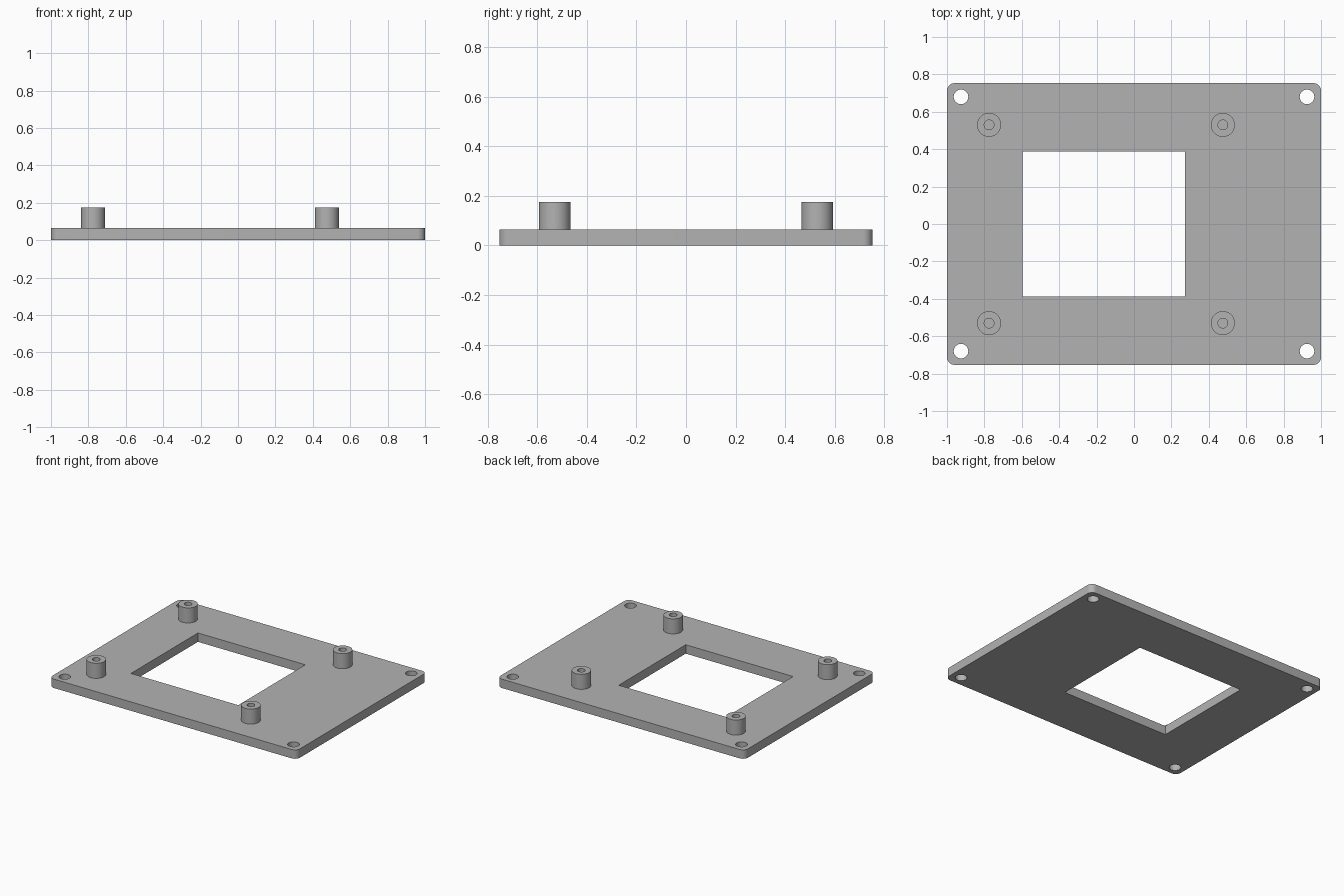
import bpy
import bmesh
from math import radians, tau
from mathutils import Matrix, Vector

if "Cube" in bpy.data.objects:
    bpy.data.objects.remove(bpy.data.objects["Cube"], do_unlink=True)

THICK, TOP = 0.065, 0.175
HALF_X, HALF_Y = 1.0, 0.753

grey = bpy.data.materials.new("plain grey")
grey.use_nodes = True
colour = (0.45, 0.45, 0.45, 1)
grey.diffuse_color = colour
grey.node_tree.nodes["Principled BSDF"].inputs["Base Color"].default_value = colour


def make_object(name, bm):
    bmesh.ops.recalc_face_normals(bm, faces=bm.faces)
    mesh = bpy.data.meshes.new(name)
    bm.to_mesh(mesh)
    bm.free()
    mesh.materials.append(grey)
    obj = bpy.data.objects.new(name, mesh)
    bpy.context.collection.objects.link(obj)
    return obj


def add_box(bm, low, high):
    low, high = Vector(low), Vector(high)
    place = Matrix.Translation((low + high) / 2) @ Matrix.Diagonal((*(high - low), 1))
    return bmesh.ops.create_cube(bm, size=1, matrix=place)["verts"]


def smooth(obj):
    bpy.ops.object.select_all(action="DESELECT")
    obj.select_set(True)
    bpy.context.view_layer.objects.active = obj
    bpy.ops.object.shade_smooth_by_angle(angle=radians(30))


# Base plate with rounded vertical corners
bm = bmesh.new()
add_box(bm, (-HALF_X, -HALF_Y, 0), (HALF_X, HALF_Y, THICK))
uprights = [e for e in bm.edges if abs(e.verts[0].co.z - e.verts[1].co.z) > 0.01]
bmesh.ops.bevel(bm, geom=uprights, offset=0.04, segments=8, profile=0.5, affect="EDGES")
plate = make_object("base_plate", bm)

# Cutter for the window and the four corner screw holes
bm = bmesh.new()
add_box(bm, (-0.595, -0.387, -0.1), (0.273, 0.387, 0.2))
for sx in (-1, 1):
    for sy in (-1, 1):
        bmesh.ops.create_cone(bm, cap_ends=True, segments=40, radius1=0.039, radius2=0.039,
                              depth=0.4, matrix=Matrix.Translation((sx * 0.925, sy * 0.68, 0)))
cutter = make_object("plate_cutter", bm)
cutter.hide_render = True

cut = plate.modifiers.new("openings", "BOOLEAN")
cut.operation = "DIFFERENCE"
cut.solver = "EXACT"
cut.object = cutter
bpy.context.view_layer.objects.active = plate
bpy.ops.object.modifier_apply(modifier=cut.name)
bpy.data.objects.remove(cutter, do_unlink=True)
smooth(plate)


# Standoffs: turned posts with a blind bore
def standoff(name, x, y):
    outer, bore = 0.064, 0.026
    profile = [(outer, THICK), (outer, TOP), (bore, TOP), (bore, THICK + 0.001), (0, THICK + 0.001)]
    bm = bmesh.new()
    verts = [bm.verts.new((r, 0, z)) for r, z in profile]
    edges = [bm.edges.new(pair) for pair in zip(verts, verts[1:])]
    bmesh.ops.spin(bm, geom=verts + edges, cent=(0, 0, 0), axis=(0, 0, 1),
                   angle=tau, steps=48, use_duplicate=False)
    bmesh.ops.remove_doubles(bm, verts=bm.verts, dist=0.0005)
    bmesh.ops.holes_fill(bm, edges=bm.edges, sides=0)
    obj = make_object(name, bm)
    obj.location = (x, y, 0)
    smooth(obj)


for side, x in (("right", -0.775), ("left", 0.475)):
    for end, y in (("front", -0.53), ("back", 0.53)):
        standoff(f"standoff_{end}_{side}", x, y)
